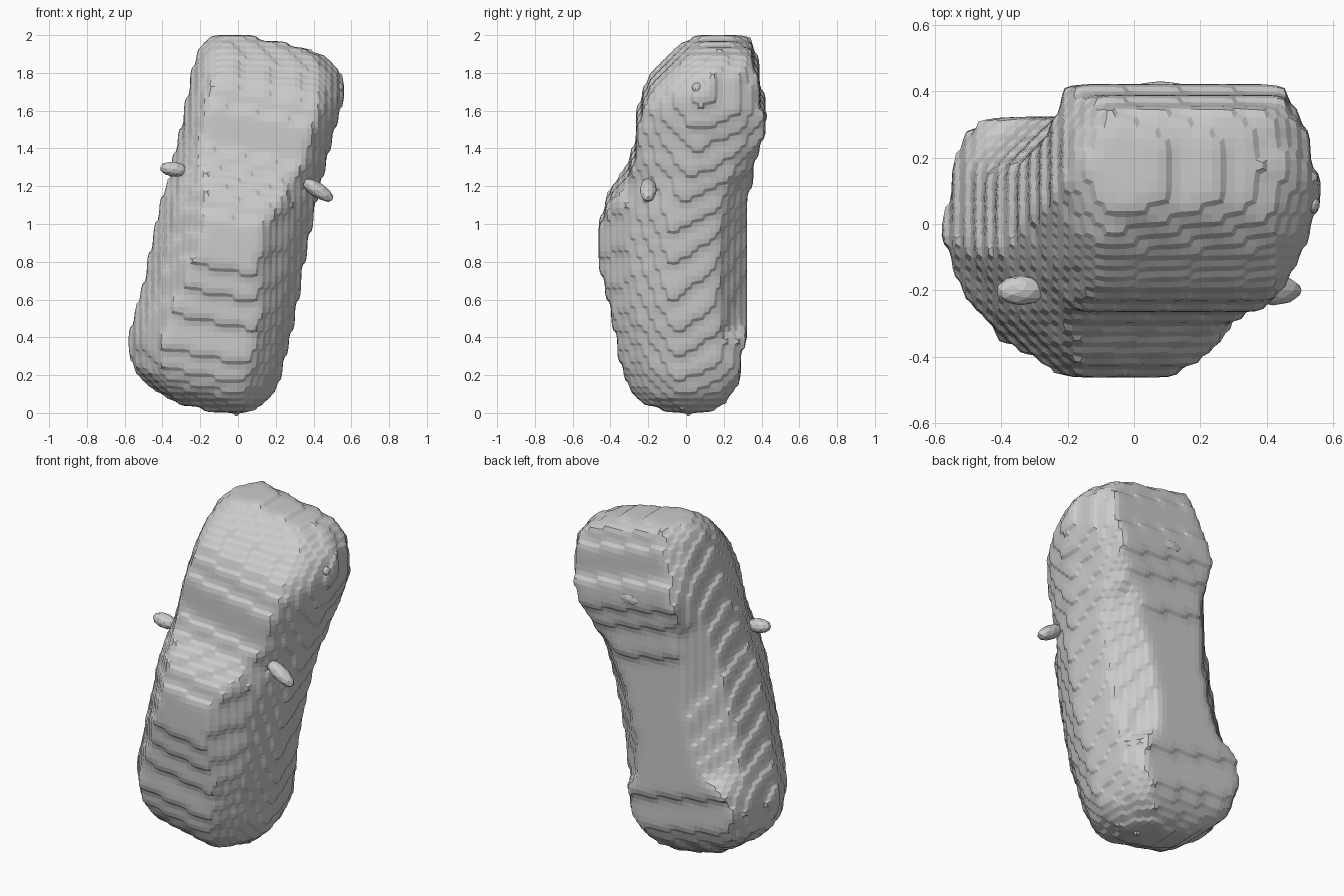
import bpy, bmesh, math
from mathutils import Vector

if "Cube" in bpy.data.objects:
    bpy.data.objects.remove(bpy.data.objects["Cube"])

TILT = math.radians(11.3)
C, S = math.cos(TILT), math.sin(TILT)
GROW = 0.016  # makes up for what stepping and softening shave off


def place(u, y, w):
    """Leaning body frame (across, depth, along) to world."""
    return Vector((u * C + w * S, y, 1 - u * S + w * C))


def make_object(name, bm):
    bmesh.ops.recalc_face_normals(bm, faces=bm.faces)
    me = bpy.data.meshes.new(name)
    bm.to_mesh(me)
    bm.free()
    ob = bpy.data.objects.new(name, me)
    bpy.context.collection.objects.link(ob)
    return ob


def loft(name, rings):
    bm = bmesh.new()
    loops = [[bm.verts.new(p) for p in ring] for ring in rings]
    for a, b in zip(loops, loops[1:]):
        for i in range(len(a)):
            j = (i + 1) % len(a)
            bm.faces.new((a[i], a[j], b[j], b[i]))
    bm.faces.new(loops[0])
    bm.faces.new(loops[-1])
    return make_object(name, bm)


def section(w, cx, h, rf, yf, hb, yb):
    """Body section: narrow roof, widest at the belt, flat underside."""
    h, yf, yb, w = h + GROW, yf - GROW, yb + GROW, w * (1 + GROW)
    d = yb - yf
    half = [(rf, yf), (rf + (h - rf) * 0.6, yf + 0.2 * d), (h, yf + 0.47 * d),
            (max(h - 0.03, hb), yf + 0.8 * d), (hb, yb)]
    pts = half + [(-u, y) for u, y in reversed(half)]
    return [place(cx + u, y, w) for u, y in pts]


# along, centre, half width, roof half width, roof depth, floor half width, floor depth
STATIONS = [
    (-0.98, 0.03, 0.15, 0.10, -0.07, 0.12, 0.11),
    (-0.92, 0.00, 0.28, 0.20, -0.22, 0.22, 0.19),
    (-0.84, -0.02, 0.37, 0.22, -0.29, 0.29, 0.25),
    (-0.70, -0.03, 0.405, 0.24, -0.335, 0.34, 0.285),
    (-0.55, -0.03, 0.405, 0.24, -0.36, 0.32, 0.295),
    (-0.47, -0.02, 0.40, 0.23, -0.375, 0.22, 0.295),
    (-0.25, -0.02, 0.395, 0.18, -0.43, 0.18, 0.30),
    (0.03, -0.02, 0.39, 0.17, -0.43, 0.18, 0.31),
    (0.15, -0.01, 0.385, 0.20, -0.39, 0.20, 0.32),
    (0.28, -0.01, 0.385, 0.25, -0.29, 0.22, 0.33),
    (0.38, 0.00, 0.385, 0.28, -0.26, 0.28, 0.355),
    (0.50, 0.00, 0.385, 0.29, -0.25, 0.32, 0.39),
    (0.66, 0.01, 0.395, 0.29, -0.22, 0.33, 0.39),
    (0.76, 0.01, 0.395, 0.28, -0.17, 0.31, 0.365),
    (0.87, 0.00, 0.37, 0.27, -0.06, 0.29, 0.355),
    (0.94, -0.02, 0.30, 0.22, 0.03, 0.24, 0.33),
    (0.97, -0.05, 0.20, 0.12, 0.09, 0.14, 0.25),
]

# Stepped, block-built car body standing on its tail
body = loft("car_body", [section(*s) for s in STATIONS])
rm = body.modifiers.new("steps", 'REMESH')
rm.mode = 'BLOCKS'
rm.octree_depth = 6
rm.scale = 0.97
rm.use_remove_disconnected = True
sm = body.modifiers.new("soften", 'SMOOTH')
sm.factor = 0.5
sm.iterations = 8


def nub(name, centre, size, rot=(0, 0, 0)):
    bpy.ops.mesh.primitive_ico_sphere_add(subdivisions=2, radius=1, location=centre, rotation=rot)
    ob = bpy.context.object
    ob.name = name
    ob.scale = size
    return ob


# Side mirrors
nub("right_mirror", (0.42, -0.20, 1.18), (0.10, 0.045, 0.04), (0, math.radians(33), 0))
nub("left_mirror", (-0.34, -0.20, 1.29), (0.075, 0.045, 0.04), (0, math.radians(8), 0))

# Small raised spots on the nose, flank and underside
nub("nose_bump", (-0.04, 0.15, 1.975), (0.05, 0.06, 0.025))
nub("flank_bump", (0.53, 0.06, 1.72), (0.03, 0.03, 0.03))
nub("axle_bump", (0.08, 0.40, 1.57), (0.09, 0.03, 0.04))
